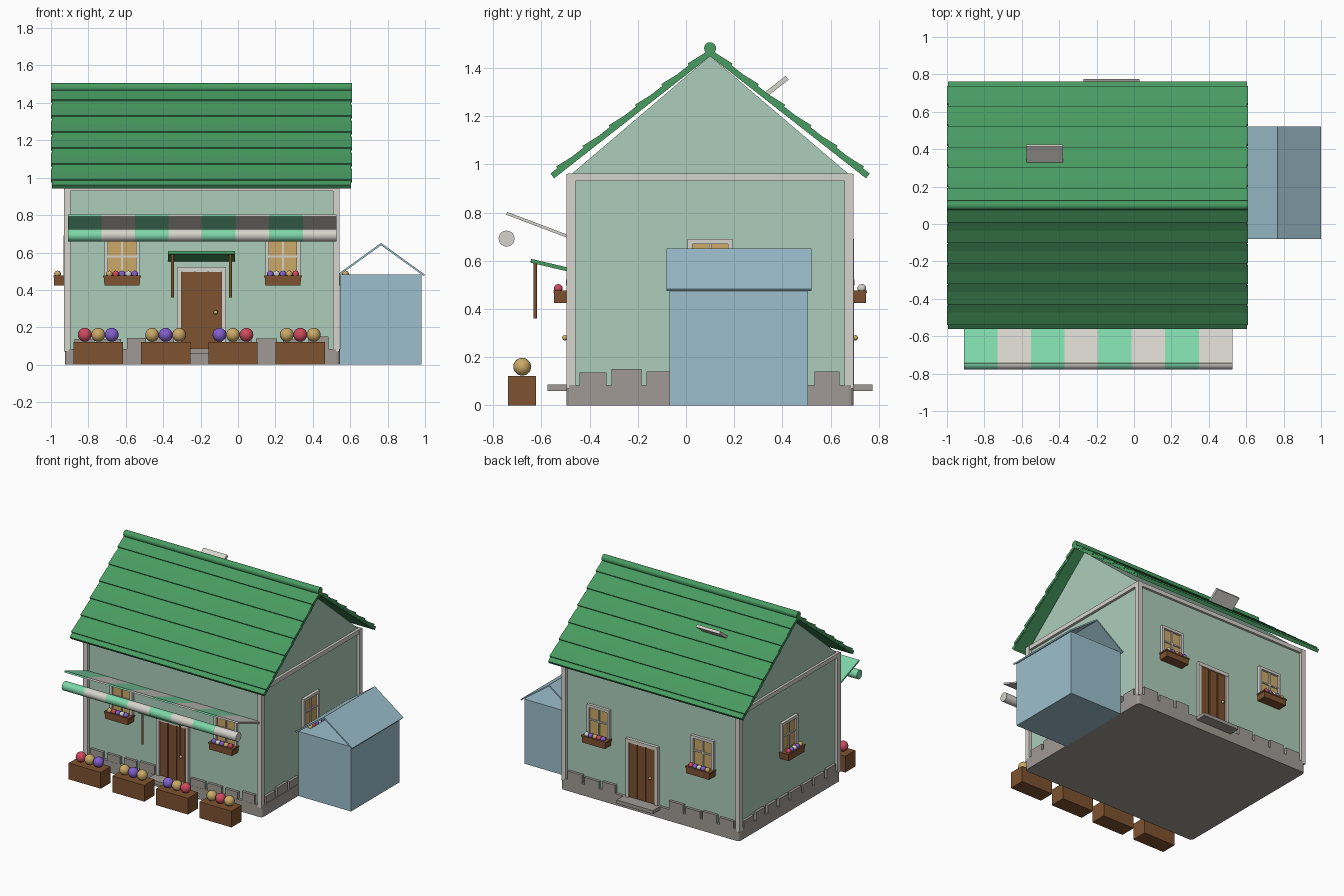
import bpy, bmesh, math, random
from mathutils import Matrix, Vector

if "Cube" in bpy.data.objects:
    bpy.data.objects.remove(bpy.data.objects["Cube"])

random.seed(4)
T, R = Matrix.Translation, Matrix.Rotation
I = Matrix.Identity(4)


def material(name, *rgb):
    m = bpy.data.materials.new(name)
    m.diffuse_color = [((c / 255 + 0.055) / 1.055) ** 2.4 for c in rgb] + [1]
    m.use_nodes = True
    m.node_tree.nodes["Principled BSDF"].inputs["Base Color"].default_value = m.diffuse_color
    return m


ROOF = material("roof green", 72, 155, 97)
MINT = material("mint", 126, 215, 170)
WALL = material("pale green", 172, 206, 187)
TRIM = material("off white", 214, 211, 204)
STONE = material("stone grey", 160, 154, 148)
WOOD = material("brown wood", 126, 82, 48)
GOLD = material("gold", 204, 170, 104)
RED = material("red", 205, 75, 95)
PURPLE = material("purple", 130, 95, 205)
BLUE = material("light blue", 156, 191, 205)


def finish(name, bm, mat, smooth=False):
    bmesh.ops.recalc_face_normals(bm, faces=bm.faces)
    for f in bm.faces:
        f.smooth = smooth and len(f.verts) <= 4
    me = bpy.data.meshes.new(name)
    bm.to_mesh(me)
    bm.free()
    me.materials.append(mat)
    ob = bpy.data.objects.new(name, me)
    bpy.context.collection.objects.link(ob)
    return ob


def box(name, mat, lo, hi, M=I, taper=1.0):
    """Box between two corners, then moved by M; taper scales the bottom."""
    lo, hi = Vector(lo), Vector(hi)
    bm = bmesh.new()
    bmesh.ops.create_cube(bm, size=1, matrix=T((lo + hi) / 2) @ Matrix.Diagonal((*(hi - lo), 1)))
    for v in bm.verts:
        if v.co.z < (lo.z + hi.z) / 2:
            v.co.x = (lo.x + hi.x) / 2 + (v.co.x - (lo.x + hi.x) / 2) * taper
    bm.transform(M)
    return finish(name, bm, mat)


def ball(name, mat, p, r, M=I):
    bm = bmesh.new()
    bmesh.ops.create_uvsphere(bm, u_segments=16, v_segments=10, radius=r, matrix=M @ T(p))
    return finish(name, bm, mat, True)


def rod(name, mat, a, b, r, n=16):
    a, b = Vector(a), Vector(b)
    q = (b - a).to_track_quat('Z', 'Y').to_matrix().to_4x4()
    bm = bmesh.new()
    bmesh.ops.create_cone(bm, cap_ends=True, segments=n, radius1=r, radius2=r,
                          depth=(b - a).length, matrix=T((a + b) / 2) @ q)
    return finish(name, bm, mat, True)


def plate(name, mat, x0, x1, a, b, th):
    """Tilted sheet running from (y, z) point a to point b."""
    dy, dz = b[0] - a[0], b[1] - a[1]
    M = T((0, (a[0] + b[0]) / 2, (a[1] + b[1]) / 2)) @ R(math.atan2(dz, dy), 4, 'X')
    h = math.hypot(dy, dz) / 2
    return box(name, mat, (x0, -h, -th / 2), (x1, h, th / 2), M)


# Wall frames: local x runs along the wall, local -y points outward
FRONT = T((0, -0.475, 0))
BACK = T((0, 0.675, 0)) @ R(math.pi, 4, 'Z')
RIGHT = T((0.52, 0, 0)) @ R(math.pi / 2, 4, 'Z')
LEFT = T((-0.91, 0, 0)) @ R(-math.pi / 2, 4, 'Z')

# Stone base with softened corners
base = box("stone_base", STONE, (-0.925, -0.496, 0), (0.545, 0.695, 0.085))
bm = bmesh.new()
bm.from_mesh(base.data)
bmesh.ops.bevel(bm, geom=[e for e in bm.edges if abs(e.verts[0].co.z - e.verts[1].co.z) > 0.05],
                offset=0.02, segments=3, affect='EDGES', profile=0.5)
bm.to_mesh(base.data)
bm.free()

# House walls with gables, one profile extruded along x
bm = bmesh.new()
prof = [(-0.475, 0.08), (0.675, 0.08), (0.675, 0.96), (0.1, 1.45), (-0.475, 0.96)]
face = bm.faces.new([bm.verts.new((-0.91, y, z)) for y, z in prof])
ext = bmesh.ops.extrude_face_region(bm, geom=[face])
bmesh.ops.translate(bm, vec=(1.43, 0, 0), verts=[v for v in ext["geom"] if isinstance(v, bmesh.types.BMVert)])
finish("house_walls", bm, WALL)

# Corner posts and top beams
for x in (-0.93, 0.507):
    for y in (-0.496, 0.658):
        box("corner_post", TRIM, (x, y, 0.07), (x + 0.035, y + 0.037, 0.96))
    box("side_beam", TRIM, (x + 0.003, -0.49, 0.93), (x + 0.032, 0.69, 0.962))
for y in (-0.492, 0.662):
    box("long_beam", TRIM, (-0.92, y, 0.93), (0.53, y + 0.03, 0.96))

# Roof slabs with overlapping board courses and a ridge pole
for s in (-1, 1):
    eave, top = Vector((0.1 + s * 0.655, 0.952)), Vector((0.1, 1.465))
    plate("roof_slab", ROOF, -0.995, 0.605, eave, top, 0.025)
    along = (top - eave).normalized()
    out = Vector((s * abs(along.y), abs(along.x)))
    for i in range(6):
        low = eave + (top - eave) * ((0.022 + i * 0.0855) / 0.513)
        plate("roof_course", ROOF, -1.0, 0.61, low + out * 0.011, low + along * 0.11 - out * 0.001, 0.02)
rod("ridge_pole", ROOF, (-1, 0.1, 1.482), (0.61, 0.1, 1.482), 0.025)
plate("roof_vent_plate", TRIM, -0.575, -0.38, (0.325, 1.285), (0.42, 1.36), 0.02)

# Striped awning and its front roll
for i in range(8):
    x = -0.91 + i * 0.1795
    m = TRIM if i % 2 else MINT
    plate("awning_stripe", m, x, x + 0.1795, (-0.745, 0.797), (-0.475, 0.695), 0.012)
    rod("awning_roll", m, (x, -0.745, 0.692), (x + 0.1795, -0.745, 0.692), 0.033, 24)

# Door hood on two hanging rods
plate("door_hood", ROOF, -0.375, -0.015, (-0.645, 0.6), (-0.475, 0.56), 0.016)
for x in (-0.35, -0.04):
    rod("hood_rod", WOOD, (x, -0.626, 0.36), (x, -0.626, 0.59), 0.008, 8)


def door(M, u):
    L = M @ T((u, 0, 0))
    for s in (-1, 1):
        box("door_jamb", TRIM, (s * 0.12 - 0.012, -0.022, 0.085), (s * 0.12 + 0.012, 0.01, 0.52), L)
    box("door_lintel", TRIM, (-0.132, -0.024, 0.497), (0.132, 0.01, 0.523), L)
    box("door_panel", WOOD, (-0.11, -0.01, 0.085), (0.11, 0.01, 0.5), L)
    for k in (-1, 0, 1):
        box("door_plank", WOOD, (k * 0.072 - 0.031, -0.017, 0.09), (k * 0.072 + 0.031, 0, 0.495), L)
    ball("door_knob", GOLD, (0.075, -0.028, 0.28), 0.011, L)
    box("door_step", STONE, (-0.15, -0.1, 0.06), (0.15, 0, 0.086), L)


def window(M, u, flowers):
    L = M @ T((u, 0, 0))
    box("window_pane", GOLD, (-0.085, -0.006, 0.45), (0.085, 0.01, 0.685), L)
    for s in (-1, 1):
        box("window_side", TRIM, (s * 0.084 - 0.01, -0.022, 0.445), (s * 0.084 + 0.01, 0.01, 0.69), L)
        z = 0.5675 + s * 0.1125
        box("window_rail", TRIM, (-0.094, -0.022, z - 0.01), (0.094, 0.01, z + 0.01), L)
    box("window_muntin", TRIM, (-0.005, -0.014, 0.45), (0.005, 0.01, 0.685), L)
    box("window_crossbar", TRIM, (-0.085, -0.014, 0.573), (0.085, 0.01, 0.583), L)
    # flower box below the window
    box("flower_box", WOOD, (-0.097, -0.073, 0.424), (0.097, 0, 0.468), L, 0.97)
    box("flower_box_rim", WOOD, (-0.102, -0.076, 0.466), (0.102, 0, 0.476), L)
    for i, m in enumerate(flowers):
        ball("window_flower", m, ((i - 2) * 0.034, -0.055, 0.485), 0.018, L)


door(FRONT, -0.195)
door(BACK, 0.12)
mix = [GOLD, RED, PURPLE, TRIM, PURPLE]
for M, u, k in ((FRONT, -0.62, 0), (FRONT, 0.24, 2), (BACK, 0.62, 1), (BACK, -0.24, 3),
                (RIGHT, 0.1, 0), (LEFT, -0.1, 1)):
    window(M, u, mix[k:] + mix[:k])

# Loose row of stones above the base, skipping the doors
for M, a, b, n, gap in ((FRONT, -0.89, 0.5, 10, -0.195), (BACK, -0.5, 0.89, 10, 0.12),
                        (RIGHT, -0.455, 0.655, 8, 9), (LEFT, -0.655, 0.455, 8, 9)):
    pitch = (b - a) / n
    for i in range(n):
        u = a + pitch * (i + 0.5)
        if abs(u - gap) > 0.15:
            w = pitch * random.uniform(0.36, 0.45)
            box("wall_stone", STONE, (u - w, -0.02, 0.08), (u + w, 0.01, random.uniform(0.135, 0.152)), M)

# Planters with round flowers
rows = [(RED, GOLD, PURPLE), (GOLD, PURPLE, GOLD), (PURPLE, GOLD, RED), (GOLD, RED, GOLD)]
for i, row in enumerate(rows):
    x = -0.747 + i * 0.36
    box("planter", WOOD, (x - 0.132, -0.74, 0), (x + 0.132, -0.622, 0.121))
    for j, m in enumerate(row):
        ball("planter_flower", m, (x + (j - 1) * 0.072, -0.68, 0.16), 0.037)

# Side shed: closed box under an open-ended folded roof
box("shed_body", BLUE, (0.545, -0.068, 0), (0.98, 0.506, 0.482))
for s in (-1, 1):
    a = math.atan2(-s * 0.168, s * 0.233)
    L = T((0.765 + s * 0.115, 0, 0.562)) @ R(math.atan(s * 0.168 / 0.233), 4, 'Y')
    box("shed_roof", BLUE, (-0.144, -0.08, -0.005), (0.144, 0.522, 0.005), L)
